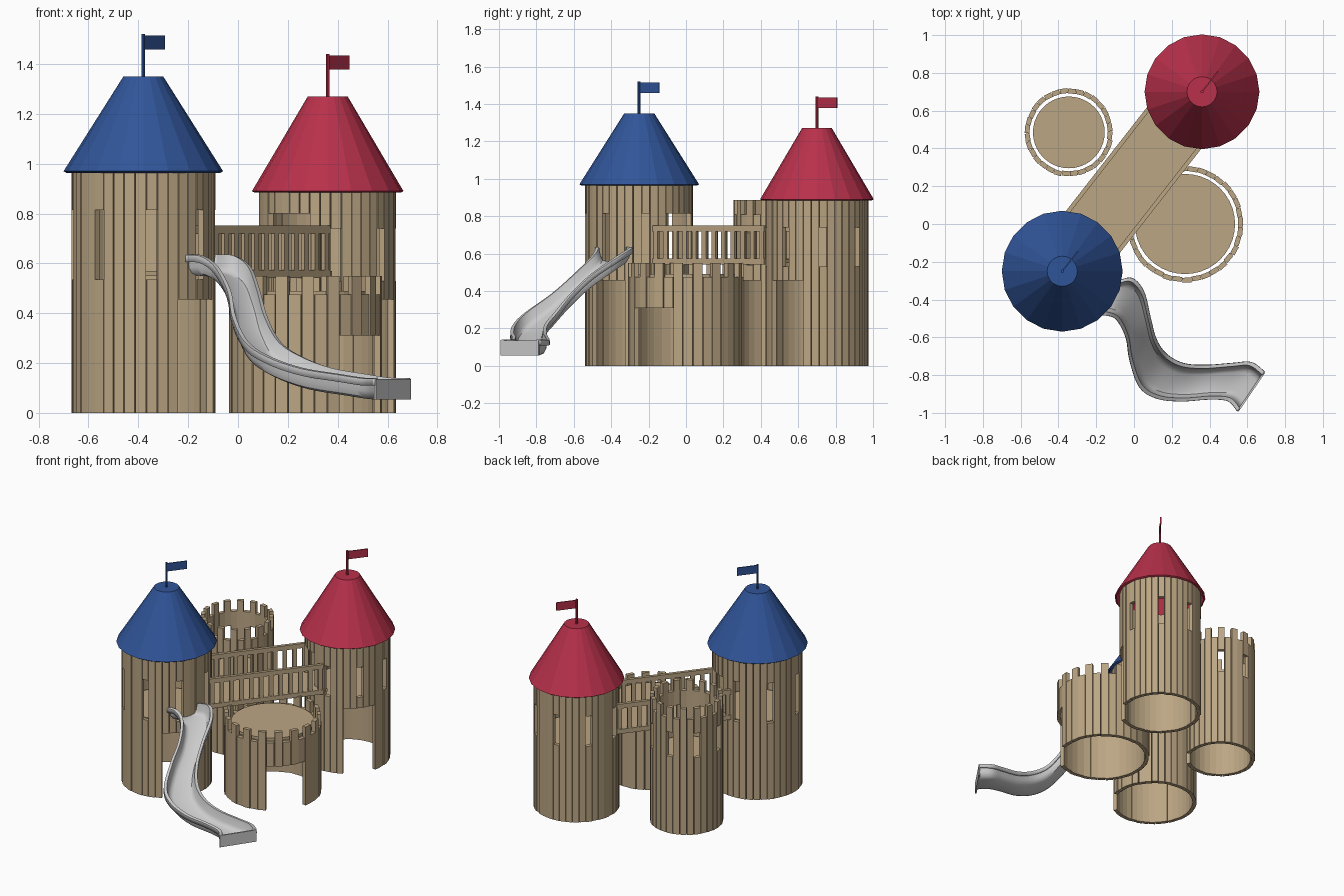
import bpy, bmesh, math, random
from mathutils import Matrix, Vector

if "Cube" in bpy.data.objects:
    bpy.data.objects.remove(bpy.data.objects["Cube"])

random.seed(4)
BRIDGE = 52.0           # heading of the bridge; doors face 90 degrees off it
DOOR = BRIDGE - 90


def material(name, col):
    m = bpy.data.materials.new(name)
    m.diffuse_color = (*col, 1)
    m.use_nodes = True
    m.node_tree.nodes["Principled BSDF"].inputs["Base Color"].default_value = m.diffuse_color
    return m


WOOD = material("wood", (0.50, 0.38, 0.23))
BLUE = material("blue", (0.03, 0.09, 0.32))
RED = material("red", (0.48, 0.03, 0.07))


def finish(name, bm, mat=None):
    me = bpy.data.meshes.new(name)
    bmesh.ops.recalc_face_normals(bm, faces=bm.faces)
    bm.to_mesh(me)
    bm.free()
    ob = bpy.data.objects.new(name, me)
    bpy.context.collection.objects.link(ob)
    if mat:
        me.materials.append(mat)
    return ob


def box(bm, loc, size, az):
    m = (Matrix.Translation(loc) @ Matrix.Rotation(math.radians(az), 4, 'Z')
         @ Matrix.Diagonal((*size, 1)))
    bmesh.ops.create_cube(bm, size=1, matrix=m)


def drum(bm, loc, r1, r2, h, n, caps=True):
    return bmesh.ops.create_cone(bm, cap_ends=caps, segments=n, radius1=r1, radius2=r2,
                                 depth=h, matrix=Matrix.Translation(loc))


def angle_gap(a, b):
    return abs((a - b + 180) % 360 - 180)


def tower(name, c, r, top, n, openings, notch=0.0, floor=0.5, floor_r=None):
    # ring of planks, each split where an opening crosses it
    bm = bmesh.new()
    t = 0.026
    for i in range(n):
        az = BRIDGE + 360 * i / n
        spans = [(0.0, top - (notch if i % 2 else 0))]
        for oaz, half, lo, hi in openings:
            if angle_gap(az, oaz) <= half:
                cut = []
                for a, b in spans:
                    if min(b, lo) > a:
                        cut.append((a, min(b, lo)))
                    if max(a, hi) < b:
                        cut.append((max(a, hi), b))
                spans = cut
        rr = r - t / 2 - random.uniform(0, 0.005)
        w = 2 * (r - t) * math.tan(math.pi / n)
        d = Vector((math.cos(math.radians(az)), math.sin(math.radians(az)), 0))
        yaw = az + random.uniform(-2, 2)
        for a, b in spans:
            box(bm, Vector((c[0], c[1], (a + b) / 2)) + d * rr, (t, w, b - a), yaw)
    finish(name + "_planks", bm, WOOD)
    # platform inside
    bm = bmesh.new()
    drum(bm, (c[0], c[1], floor - 0.01), floor_r or r - 0.045, floor_r or r - 0.045, 0.02, 40)
    finish(name + "_floor", bm, WOOD)


def roof(name, c, r, z0, z1, pole_top, mat):
    # faceted hollow roof with flat cap
    bm = bmesh.new()
    drum(bm, (c[0], c[1], (z0 + z1) / 2), r, 0.08, z1 - z0, 20)
    bm.faces.ensure_lookup_table()
    base = [f for f in bm.faces if all(v.co.z < z0 + 0.001 for v in f.verts)]
    bmesh.ops.delete(bm, geom=base, context='FACES_ONLY')
    ob = finish(name + "_roof", bm, mat)
    s = ob.modifiers.new("thickness", 'SOLIDIFY')
    s.thickness = 0.012
    # pole and flag
    bm = bmesh.new()
    drum(bm, (c[0], c[1], (z1 + pole_top) / 2 - 0.01), 0.008, 0.008, pole_top - z1 + 0.02, 10)
    a = math.radians(BRIDGE)
    box(bm, (c[0] + 0.068 * math.cos(a), c[1] + 0.068 * math.sin(a), pole_top - 0.033),
        (0.136, 0.007, 0.056), BRIDGE)
    finish(name + "_flag", bm, mat)


def windows(lo, hi, skip=()):
    return [(BRIDGE + 45 * k, 2, lo, hi) for k in range(8) if k not in skip]


# the four towers
B, R = (-0.38, -0.25), (0.36, 0.70)
tower("blue_tower", B, 0.29, 0.98, 40,
      windows(0.535, 0.815) + [(DOOR, 20, -1, 0.455), (BRIDGE, 20, 0.57, 0.815)], floor=0.53)
tower("red_tower", R, 0.275, 0.90, 40,
      windows(0.53, 0.74) + [(DOOR, 20, -1, 0.455), (BRIDGE + 180, 20, 0.57, 0.80)], floor=0.52)
tower("low_tower", (0.27, 0.0), 0.31, 0.55, 36,
      [(DOOR, 22, -1, 0.31)], notch=0.075, floor=0.49)
tower("back_tower", (-0.345, 0.485), 0.235, 0.885, 32,
      windows(0.54, 0.71) + [(DOOR, 20, -1, 0.455)], notch=0.075, floor=0.5)
roof("blue", B, 0.32, 0.97, 1.35, 1.52, BLUE)
roof("red", R, 0.304, 0.89, 1.27, 1.44, RED)

# bridge between the roofed towers
d = Vector((math.cos(math.radians(BRIDGE)), math.sin(math.radians(BRIDGE)), 0))
side = Vector((-d.y, d.x, 0))
start = Vector((*B, 0))
length = (Vector((*R, 0)) - start).length
t0, t1 = 0.23, length - 0.215
mid = start + d * (t0 + t1) / 2
bm = bmesh.new()
box(bm, mid + Vector((0, 0, 0.56)), (t1 - t0 + 0.06, 0.33, 0.02), BRIDGE)
finish("bridge_deck", bm, WOOD)
for label, s in (("left", 1), ("right", -1)):
    bm = bmesh.new()
    off = side * 0.17 * s
    box(bm, mid + off + Vector((0, 0, 0.735)), (t1 - t0, 0.022, 0.032), BRIDGE)
    box(bm, mid + off + Vector((0, 0, 0.558)), (t1 - t0, 0.022, 0.032), BRIDGE)
    for k in range(12):
        p = start + d * (t0 + 0.02 + (t1 - t0 - 0.04) * k / 11) + off
        box(bm, p + Vector((0, 0, 0.647)), (0.028, 0.016, 0.15), BRIDGE)
    finish("bridge_rail_" + label, bm, WOOD)

# slide: left edge x, y, right edge x, y, floor height
stations = [(-0.21, -0.485, -0.085, -0.305, 0.555), (-0.15, -0.48, -0.01, -0.29, 0.55),
            (-0.09, -0.505, 0.05, -0.36, 0.505), (-0.04, -0.60, 0.085, -0.50, 0.41),
            (-0.02, -0.72, 0.115, -0.61, 0.305), (0.03, -0.86, 0.17, -0.69, 0.205),
            (0.12, -0.92, 0.26, -0.74, 0.145), (0.25, -0.935, 0.38, -0.75, 0.10),
            (0.40, -0.925, 0.52, -0.74, 0.075), (0.50, -0.935, 0.62, -0.735, 0.06),
            (0.55, -0.99, 0.69, -0.785, 0.06)]
section = [(0, 0.05), (0.0, 0.075), (0.06, 0.077), (0.10, 0.03), (0.16, 0.008), (0.26, 0)]
section += [(1 - u, h) for u, h in reversed(section)]


def spline(pts, steps):
    out = []
    for i in range(len(pts) - 1):
        q = [pts[max(0, min(len(pts) - 1, i + k))] for k in (-1, 0, 1, 2)]
        for s in range(steps):
            t = s / steps
            out.append([0.5 * (2 * b + (c - a) * t + (2 * a - 5 * b + 4 * c - e) * t * t
                               + (3 * b - a - 3 * c + e) * t ** 3) for a, b, c, e in zip(*q)])
    return out + [list(pts[-1])]


bm = bmesh.new()
rows = []
for lx, ly, rx, ry, z in spline(stations, 5):
    rows.append([bm.verts.new((lx + (rx - lx) * u, ly + (ry - ly) * u, z + h)) for u, h in section])
for a, b in zip(rows, rows[1:]):
    for j in range(len(section) - 1):
        bm.faces.new((a[j], a[j + 1], b[j + 1], b[j]))
slide = finish("slide", bm)
s = slide.modifiers.new("thickness", 'SOLIDIFY')
s.thickness = 0.01
s.offset = 0
bpy.context.view_layer.objects.active = slide
slide.select_set(True)
bpy.ops.object.shade_smooth_by_angle(angle=math.radians(40))

# panel closing the foot of the slide
lx, ly, rx, ry, z = stations[-1]
bm = bmesh.new()
heading = math.degrees(math.atan2(ry - ly, rx - lx))
box(bm, ((lx + rx) / 2, (ly + ry) / 2, 0.095), (math.hypot(rx - lx, ry - ly), 0.01, 0.082), heading)
finish("slide_end_panel", bm)
